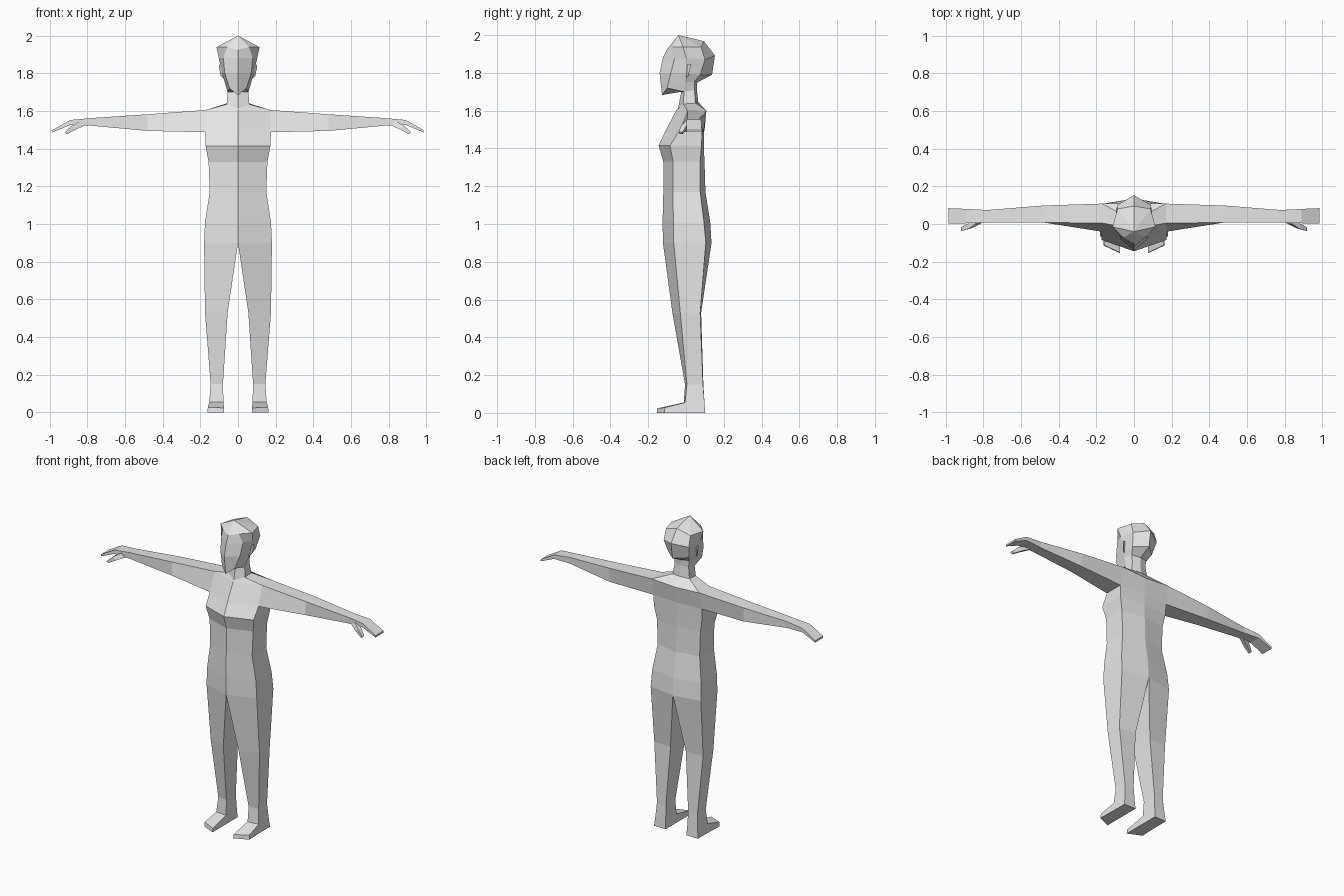
import bpy
import bmesh

grey = bpy.data.materials.new("light grey")
grey.diffuse_color = (0.8, 0.8, 0.8, 1)


class Half:
    """Builds the +x half of a part from faces; a modifier mirrors it."""

    def __init__(self):
        self.bm = bmesh.new()
        self.seen = {}

    def face(self, *pts):
        verts = []
        for p in pts:
            key = tuple(round(c, 4) for c in p)
            if key not in self.seen:
                self.seen[key] = self.bm.verts.new(key)
            if self.seen[key] not in verts:
                verts.append(self.seen[key])
        if len(verts) > 2 and not self.bm.faces.get(verts):
            self.bm.faces.new(verts)

    def loft(self, rings, closed=False, skip=()):
        for a, b in zip(rings, rings[1:]):
            n = len(a)
            for i in range(n if closed else n - 1):
                j = (i + 1) % n
                if i not in skip:
                    self.face(a[i], a[j], b[j], b[i])

    def finish(self, name):
        bmesh.ops.recalc_face_normals(self.bm, faces=self.bm.faces)
        mesh = bpy.data.meshes.new(name)
        self.bm.to_mesh(mesh)
        self.bm.free()
        mesh.materials.append(grey)
        obj = bpy.data.objects.new(name, mesh)
        bpy.context.collection.objects.link(obj)
        mod = obj.modifiers.new("mirror", 'MIRROR')
        mod.use_mirror_merge = True
        mod.merge_threshold = 0.0005


def section(z, width, front, front_side, back_side, back, inner=0.0):
    """Level ring: front inner, front outer, back outer, back inner."""
    return [(inner, front, z), (width, front_side, z),
            (width, back_side, z), (inner, back, z)]


body = Half()

# torso, from hips up to armpits
hips = section(0.90, 0.18, -0.122, -0.065, 0.105, 0.135)
armpit = section(1.487, 0.175, -0.112, -0.04, 0.085, 0.095)
body.loft([
    hips,
    section(1.01, 0.175, -0.124, -0.066, 0.095, 0.128),
    section(1.17, 0.15, -0.12, -0.07, 0.075, 0.103),
    section(1.33, 0.156, -0.12, -0.068, 0.075, 0.098),
    section(1.415, 0.172, -0.145, -0.085, 0.082, 0.094),
    armpit,
])

# chest top, leaving the arm opening, then collar and neck
shoulder = [(0, -0.05, 1.605), (0.17, 0.005, 1.605), (0.17, 0.108, 1.60), (0, 0.107, 1.59)]
neck_base = [(0, -0.042, 1.612), (0.06, -0.015, 1.635), (0.06, 0.05, 1.64), (0, 0.065, 1.645)]
neck_top = [(0, -0.025, 1.70), (0.055, -0.01, 1.70), (0.05, 0.045, 1.71), (0, 0.057, 1.715)]
body.loft([armpit, shoulder], skip=(1,))
body.loft([shoulder, neck_base, neck_top])

# arm and hand
arm = [[armpit[1], shoulder[1], shoulder[2], armpit[2]]]
for x, y0, y1, z0, z1 in [(0.48, 0.008, 0.098, 1.494, 1.582),
                          (0.78, 0.008, 0.074, 1.522, 1.562),
                          (0.89, 0.004, 0.080, 1.526, 1.552),
                          (0.985, 0.002, 0.084, 1.486, 1.498)]:
    arm.append([(x, y0, z0), (x, y0, z1), (x, y1, z1), (x, y1, z0)])
body.loft(arm, closed=True)
body.face(*arm[-1])

# leg and foot
ankle = section(0.055, 0.152, -0.012, -0.005, 0.098, 0.098, 0.077)
sole = section(0.0, 0.158, -0.012, -0.005, 0.102, 0.102, 0.074)
body.loft([hips,
           section(0.53, 0.175, -0.072, -0.03, 0.075, 0.08, 0.055),
           section(0.15, 0.145, -0.005, 0.005, 0.09, 0.092, 0.08),
           ankle], closed=True)
body.loft([ankle, sole], closed=True, skip=(0,))
body.face(*sole)
body.loft([[ankle[0], ankle[1], sole[1], sole[0]],
           [(0.074, -0.152, 0.024), (0.16, -0.112, 0.028),
            (0.162, -0.114, 0), (0.074, -0.155, 0)]], closed=True)
body.face((0.074, -0.152, 0.024), (0.16, -0.112, 0.028),
          (0.162, -0.114, 0), (0.074, -0.155, 0))

# head: centre front, cheek, side, rear side, centre back
crown = [(0, -0.10, 1.925), (0.058, -0.072, 1.938), (0.114, -0.015, 1.938),
         (0.088, 0.08, 1.938), (0, 0.095, 1.968)]
body.loft([
    [neck_top[0], neck_top[1], neck_top[1], neck_top[2], neck_top[3]],
    [(0, -0.127, 1.683), (0.045, -0.10, 1.72), (0.07, -0.005, 1.75),
     (0.055, 0.045, 1.755), (0, 0.06, 1.75)],
    [(0, -0.14, 1.80), (0.07, -0.08, 1.80), (0.084, 0.0, 1.80),
     (0.074, 0.075, 1.79), (0, 0.138, 1.79)],
    [(0, -0.122, 1.88), (0.078, -0.06, 1.88), (0.102, 0.0, 1.88),
     (0.09, 0.10, 1.87), (0, 0.153, 1.892)],
    crown,
])
for a, b in zip(crown, crown[1:]):
    body.face(a, b, (0, -0.04, 2.0))
body.finish("body")

# ears: thin wedges flaring backward
ears = Half()
outer = [(0.098, 0.012, 1.845), (0.102, 0.026, 1.84), (0.092, 0.012, 1.785)]
ears.loft([[(0.08, -0.008, 1.85), (0.08, 0.026, 1.85), (0.072, -0.002, 1.77)], outer], closed=True)
ears.face(*outer)
ears.face((0.08, -0.008, 1.85), (0.08, 0.026, 1.85), (0.072, -0.002, 1.77))
ears.finish("ears")

# thumbs: short tapered prisms angled forward and down
thumbs = Half()
thumb = [[(x, y0, z0), (x + dx, y0 - 0.004, z1), (x + dx, y1, z1), (x, y1, z0)]
         for x, dx, y0, y1, z0, z1 in [(0.81, 0.03, 0.004, 0.025, 1.524, 1.545),
                                       (0.86, 0.02, -0.022, 0.004, 1.502, 1.522),
                                       (0.908, 0.01, -0.034, -0.018, 1.476, 1.488)]]
thumbs.loft(thumb, closed=True)
thumbs.face(*thumb[0])
thumbs.face(*thumb[-1])
thumbs.finish("thumbs")
